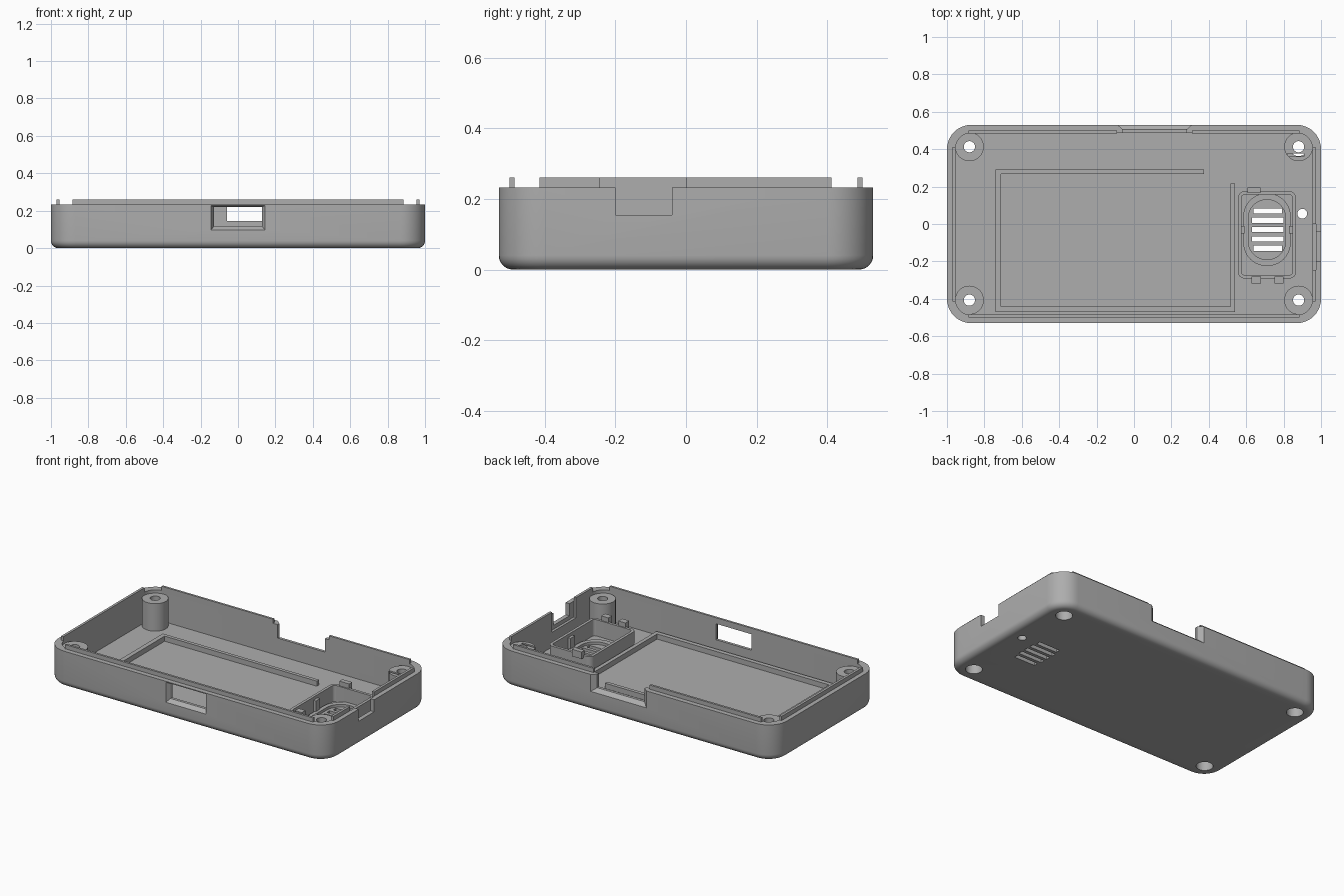
import bpy, bmesh, math

cube = bpy.data.objects.get("Cube")
if cube:
    bpy.data.objects.remove(cube)

grey = bpy.data.materials.new("plain grey")
grey.use_nodes = True
grey.diffuse_color = (0.42, 0.42, 0.42, 1)
grey.node_tree.nodes["Principled BSDF"].inputs["Base Color"].default_value = grey.diffuse_color

RIM, FLOOR = 0.233, 0.035
HX, HY, R = 1.0, 0.53, 0.13


def ring(cx, cy, hx, hy, r, z, n=10):
    """Rounded rectangle outline at height z."""
    pts = []
    for k, (sx, sy) in enumerate([(1, 1), (-1, 1), (-1, -1), (1, -1)]):
        for i in range(n + 1):
            a = math.pi / 2 * (k + i / n)
            pts.append((cx + sx * (hx - r) + r * math.cos(a),
                        cy + sy * (hy - r) + r * math.sin(a), z))
    return pts


def loft(name, rings, loop=False):
    """Skin a stack of outlines; cap the ends, or join last to first."""
    bm = bmesh.new()
    rows = [[bm.verts.new(p) for p in r] for r in rings]
    pairs = list(zip(rows, rows[1:])) + ([(rows[-1], rows[0])] if loop else [])
    for a, b in pairs:
        for i in range(len(a)):
            j = (i + 1) % len(a)
            bm.faces.new((a[i], a[j], b[j], b[i]))
    if not loop:
        bm.faces.new(rows[0])
        bm.faces.new(rows[-1])
    bmesh.ops.remove_doubles(bm, verts=bm.verts, dist=1e-5)
    bmesh.ops.recalc_face_normals(bm, faces=bm.faces)
    mesh = bpy.data.meshes.new(name)
    bm.to_mesh(mesh)
    bm.free()
    ob = bpy.data.objects.new(name, mesh)
    bpy.context.collection.objects.link(ob)
    mesh.materials.append(grey)
    return ob


def box(name, x0, x1, y0, y1, z0, z1):
    return loft(name, [[(x0, y0, z), (x1, y0, z), (x1, y1, z), (x0, y1, z)] for z in (z0, z1)])


def cylinder(name, x, y, r, z0, z1):
    return loft(name, [ring(x, y, r, r, r, z, 8) for z in (z0, z1)])


def wall_opening(name, ya, a, yb, b):
    """Tapered cutter between two (x0, x1, z0, z1) rectangles facing y."""
    return loft(name, [[(x0, y, z0), (x1, y, z0), (x1, y, z1), (x0, y, z1)]
                       for y, (x0, x1, z0, z1) in ((ya, a), (yb, b))])


def cut(ob, *cutters):
    for c in cutters:
        mod = ob.modifiers.new("cut", "BOOLEAN")
        mod.operation, mod.object, mod.solver = "DIFFERENCE", c, "EXACT"
        bpy.context.view_layer.objects.active = ob
        bpy.ops.object.modifier_apply(modifier=mod.name)


# Tray with a rounded bottom edge
rings = []
for i in range(7):
    a = math.pi / 2 * i / 6
    inset = 0.04 * (1 - math.sin(a))
    rings.append(ring(0, 0, HX - inset, HY - inset, R - inset, 0.04 * (1 - math.cos(a))))
rings.append(ring(0, 0, HX, HY, R, RIM))
for z in (RIM, FLOOR):
    rings.append(ring(0, 0, HX - 0.045, HY - 0.043, R - 0.044, z))
shell = loft("case_shell", rings)

# Openings in the walls
cutters = [
    wall_opening("cut_window_bevel", -0.54, (-0.15, 0.15, 0.09, 0.23), -0.505, (-0.128, 0.128, 0.117, 0.22)),
    box("cut_window", -0.128, 0.128, -0.52, -0.45, 0.117, 0.22),
    wall_opening("cut_back_bevel", 0.54, (-0.1, 0.32, 0.115, 0.3), 0.505, (-0.058, 0.28, 0.146, 0.3)),
    box("cut_back", -0.058, 0.28, 0.45, 0.52, 0.146, 0.3),
    box("cut_side", 0.9, 1.1, -0.2, -0.04, 0.155, 0.3),
    box("cut_side_recess", 0.9, 0.972, -0.245, 0.0, 0.13, 0.3),
    cylinder("cut_pinhole", 0.9, 0.055, 0.026, -0.1, 0.1),
]
# Sound slots in the floor
for i in range(5):
    y = -0.13 + 0.05 * i
    half = 0.075 if i in (0, 4) else 0.085
    cutters.append(box("cut_sound_slot", 0.715 - half, 0.715 + half, y - 0.014, y + 0.014, -0.1, 0.1))
cut(shell, *cutters)

# Corner screw posts, bored through with a counterbore underneath
parts = [shell]
for sx in (-1, 1):
    for sy in (-1, 1):
        x, y = 0.88 * sx, 0.41 * sy + 0.003
        post = cylinder("screw_post", x, y, 0.077, 0.02, 0.212)
        bores = [cylinder("cut_bore", x, y, 0.03, -0.1, 0.4),
                 cylinder("cut_counterbore", x, y, 0.05, -0.1, 0.11)]
        cut(shell, *bores)
        cut(post, *bores)
        if sx > 0 and sy > 0:
            slot = box("cut_post_slot", 0.82, 0.91, 0.362, 0.377, 0.1, 0.3)
            cut(post, slot)
            bores.append(slot)
        cutters += bores
        parts.append(post)

# Locating lips around the rim
for name, x0, x1, y0, y1 in [
        ("front_lip", -0.885, 0.885, -0.499, -0.485),
        ("back_lip", -0.885, -0.09, 0.485, 0.499),
        ("back_lip", 0.31, 0.885, 0.485, 0.499),
        ("right_lip", -0.971, -0.955, -0.415, 0.412),
        ("left_lip", 0.955, 0.971, -0.415, -0.245),
        ("left_lip", 0.955, 0.971, 0.0, 0.412)]:
    parts.append(box(name, x0, x1, y0, y1, RIM - 0.01, 0.26))

# Ribs on the floor that frame the large bay
for x0, x1, y0, y1 in [(-0.74, 0.375, 0.268, 0.291), (-0.74, -0.711, -0.47, 0.291),
                       (-0.74, 0.54, -0.47, -0.441), (0.515, 0.54, -0.47, 0.216)]:
    parts.append(box("bay_rib", x0, x1, y0, y1, 0.03, 0.068))

# Speaker holder: walled box, oval collar and clips
cx, cy = 0.711, -0.058
parts.append(loft("speaker_box", [ring(cx, cy, 0.155, 0.233, 0.035, 0.03),
                                  ring(cx, cy, 0.155, 0.233, 0.035, 0.14),
                                  ring(cx, cy, 0.137, 0.215, 0.018, 0.14),
                                  ring(cx, cy, 0.137, 0.215, 0.018, 0.03)], True))
parts.append(loft("speaker_collar", [ring(cx, -0.03, 0.127, 0.195, 0.126, 0.03),
                                     ring(cx, -0.03, 0.127, 0.195, 0.126, 0.052),
                                     ring(cx, -0.03, 0.1, 0.16, 0.099, 0.052),
                                     ring(cx, -0.03, 0.1, 0.16, 0.099, 0.03)], True))
for x0, x1, y0, y1 in [(0.607, 0.677, 0.165, 0.196), (0.628, 0.678, -0.318, -0.28),
                       (0.75, 0.8, -0.318, -0.28)]:
    parts.append(box("speaker_clip", x0, x1, y0, y1, 0.125, 0.17))
for x in (0.582, 0.84):
    parts.append(box("speaker_side_catch", x - 0.01, x + 0.01, -0.052, -0.01, 0.03, 0.12))

for c in cutters:
    bpy.data.objects.remove(c)
bpy.ops.object.select_all(action="DESELECT")
for p in parts:
    p.select_set(True)
bpy.context.view_layer.objects.active = shell
bpy.ops.object.shade_smooth_by_angle(angle=math.radians(32))
